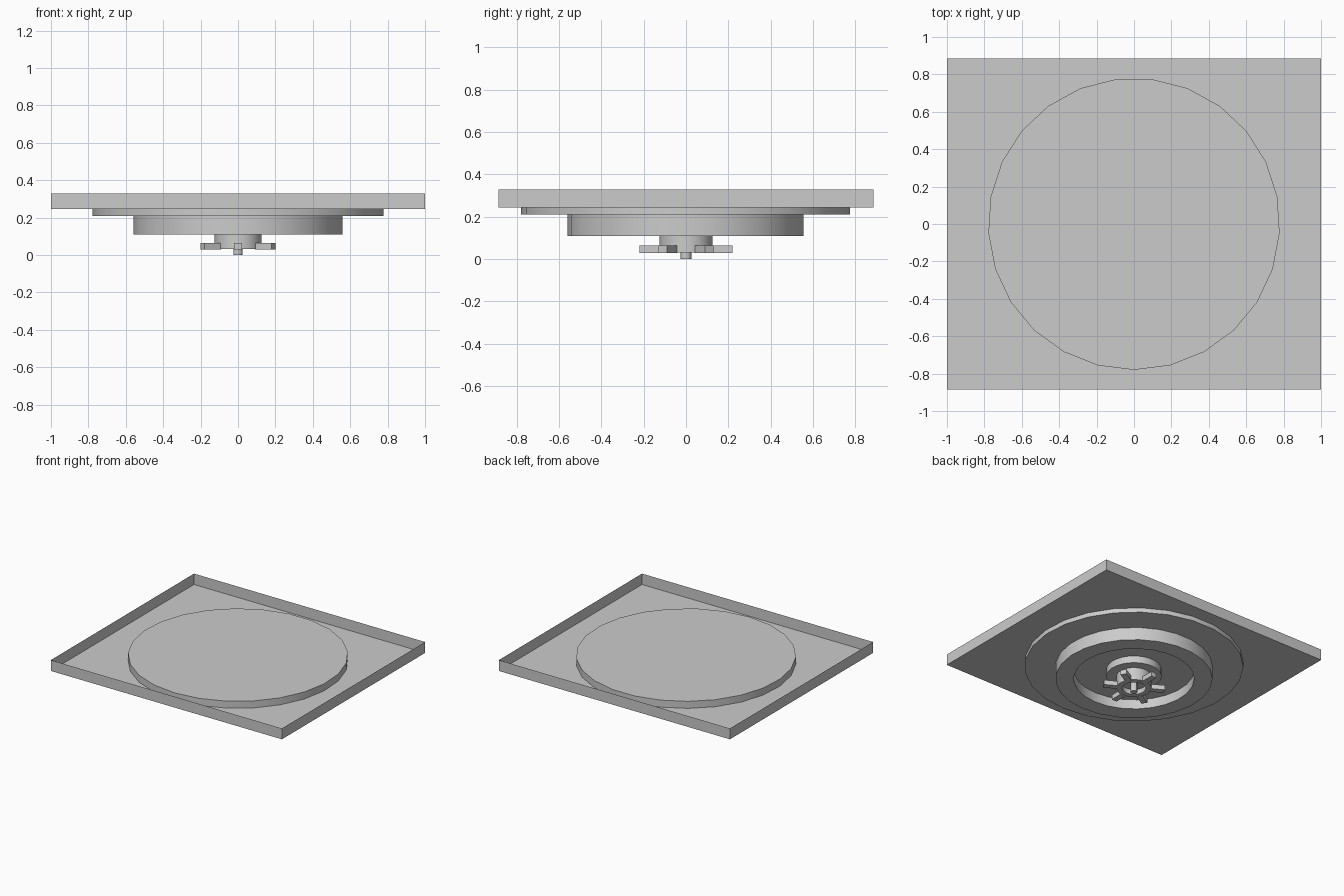
import bpy, bmesh, math
from mathutils import Matrix, Vector

if "Cube" in bpy.data.objects:
    bpy.data.objects.remove(bpy.data.objects["Cube"])

SIDES = 25


def finish(bm, name, smooth=False):
    bmesh.ops.recalc_face_normals(bm, faces=bm.faces)
    mesh = bpy.data.meshes.new(name)
    bm.to_mesh(mesh)
    bm.free()
    ob = bpy.data.objects.new(name, mesh)
    bpy.context.collection.objects.link(ob)
    if smooth:
        bpy.ops.object.select_all(action='DESELECT')
        ob.select_set(True)
        bpy.context.view_layer.objects.active = ob
        bpy.ops.object.shade_smooth_by_angle(angle=math.radians(30))
    return ob


def lathe(name, profile, sides=SIDES):
    """Revolve (radius, z) points round z; radius 0 closes with a flat cap."""
    bm = bmesh.new()
    rings = []
    for r, z in profile:
        ring = []
        for i in range(sides):
            a = -math.pi / 2 + i * math.tau / sides
            ring.append(bm.verts.new((r * math.cos(a), r * math.sin(a), z)))
        rings.append(ring)
    for lo, hi in zip(rings, rings[1:]):
        for i in range(sides):
            j = (i + 1) % sides
            bm.faces.new((lo[i], lo[j], hi[j], hi[i]))
    bm.faces.new(rings[0])
    bm.faces.new(rings[-1])
    return finish(bm, name, True)


# Thin-walled open tray
bm = bmesh.new()
bmesh.ops.create_cube(bm, size=1, matrix=Matrix.Translation((0, 0, 0.2875))
                      @ Matrix.Diagonal((2, 1.77, 0.085, 1)))
top = [f for f in bm.faces if f.calc_center_median().z > 0.32]
bmesh.ops.delete(bm, geom=top, context='FACES_ONLY')
finish(bm, "tray")

# Round platter through the tray floor, with a hollow collar below
lathe("platter", [(0.78, 0.30), (0.78, 0.21), (0.56, 0.21), (0.56, 0.11),
                  (0.43, 0.11), (0.43, 0.185)])

# Stepped hub with a recessed underside
lathe("hub", [(0.197, 0.185), (0.197, 0.13), (0.125, 0.13), (0.125, 0.032),
              (0.085, 0.032), (0.085, 0.07)])

# Centre pin
lathe("pin", [(0.025, 0.07), (0.025, 0.0)], 12)

# Six drive lugs round the hub
bm = bmesh.new()
for i in range(6):
    m = (Matrix.Rotation(math.radians(30 + 60 * i), 4, 'Z')
         @ Matrix.Translation((0.169, 0, 0.047))
         @ Matrix.Diagonal((0.102, 0.045, 0.037, 1)))
    bmesh.ops.create_cube(bm, size=1, matrix=m)
finish(bm, "drive_lugs")
